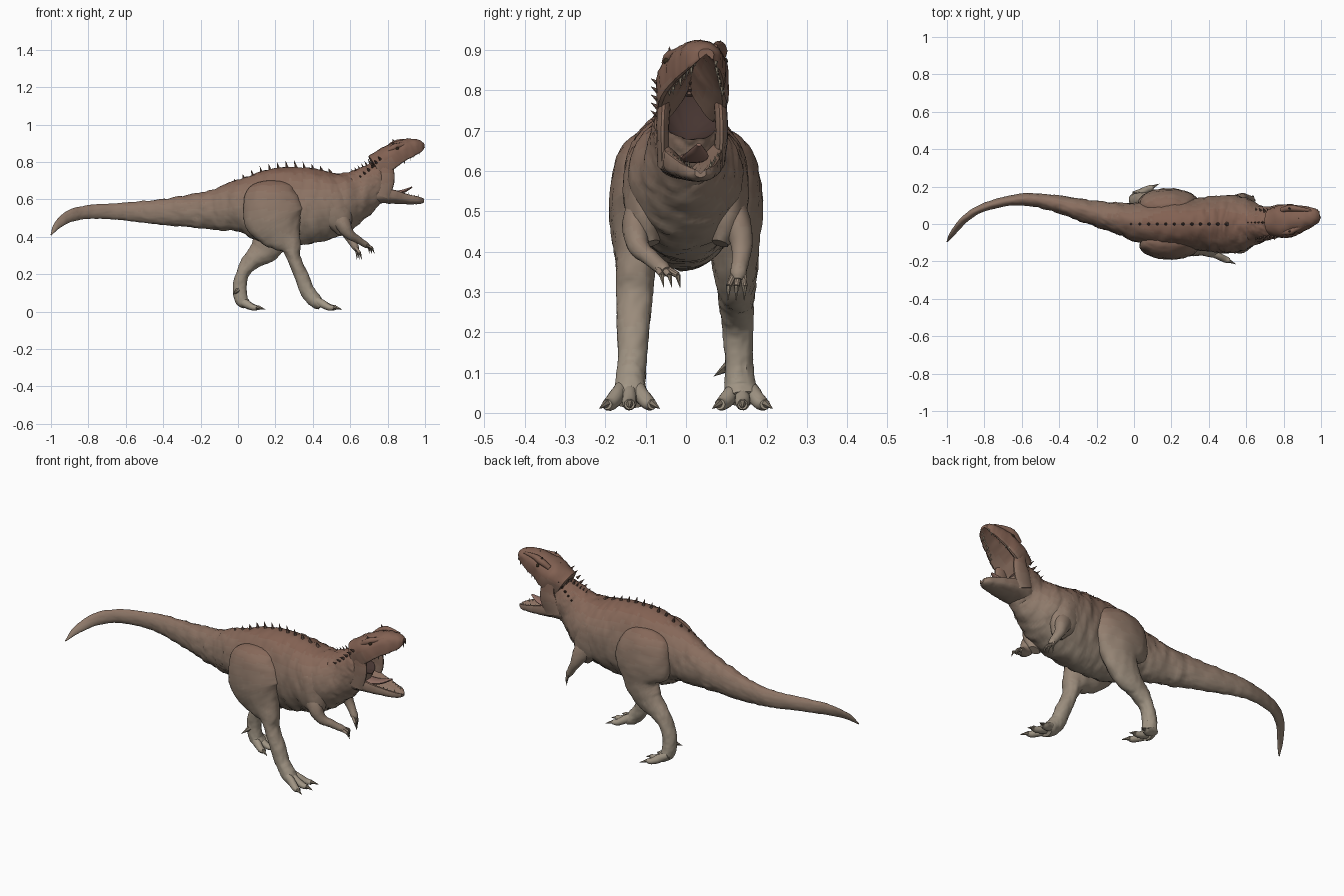
import bpy, bmesh, math
from mathutils import Vector, noise

BANDS = 12
LOW, HIGH = Vector((.36, .31, .24)), Vector((.225, .12, .085))


def material(name, rgb):
    m = bpy.data.materials.new(name)
    m.diffuse_color = (*rgb, 1)
    return m


# hide colours fade from pale feet to a red-brown back and head
hide = [material(f"hide_{i}", LOW.lerp(HIGH, i / (BANDS - 1))) for i in range(BANDS)]
bone = material("bone", (.36, .3, .22))
claw_mat = material("claw", (.24, .2, .15))
spike_mat = material("spike", (.14, .085, .065))
tongue_mat = material("tongue", (.27, .15, .12))
throat_mat = material("throat", (.06, .035, .03))
eye_mat = material("eye", (.03, .02, .01))


def finish(name, bm, mat=None):
    bmesh.ops.recalc_face_normals(bm, faces=bm.faces)
    me = bpy.data.meshes.new(name)
    bm.normal_update()
    for m in ([mat] if mat else hide):
        me.materials.append(m)
    for f in bm.faces:
        f.smooth = True
        if not mat:
            t = max(0, f.calc_center_median().z / .88 + .12 * f.normal.z) ** 1.15
            f.material_index = int(min(.999, t) * BANDS)
    for e in bm.edges:
        if len(e.link_faces) == 2 and e.calc_face_angle(0) > .6:
            e.smooth = False
    bm.to_mesh(me)
    bm.free()
    ob = bpy.data.objects.new(name, me)
    bpy.context.collection.objects.link(ob)
    return ob


def catmull(pts, steps):
    P = [Vector(p) for p in pts]
    P = [P[0] * 2 - P[1]] + P + [P[-1] * 2 - P[-2]]
    out = []
    for i in range(1, len(P) - 2):
        a, b, c, d = P[i - 1:i + 3]
        for k in range(steps):
            t = k / steps
            out.append(.5 * (2 * b + (c - a) * t + (2 * a - 5 * b + 4 * c - d) * t * t
                             + (3 * b - a - 3 * c + d) * t ** 3))
    return out + [P[-2]]


def loft(name, pts, sides=24, steps=5, rough=.003, dent=0, mat=None, hollow=0):
    """Skin over a path of (x, y, z, half width, half height).
    dent -1 hollows the underside, +1 the upper side (for jaws);
    hollow sinks the end cap inwards (for the throat)."""
    path = catmull(pts, steps)
    bm = bmesh.new()
    rings = []
    for i, p in enumerate(path):
        c = Vector(p[:3])
        a, b = path[max(i - 1, 0)], path[min(i + 1, len(path) - 1)]
        T = (Vector(b[:3]) - Vector(a[:3])).normalized()
        Y = Vector((0, 1, 0))
        W = (Y - T * Y.dot(T)).normalized()
        H = T.cross(W)
        w, h = max(p[3], .002), max(p[4], .002)
        ring = []
        for k in range(sides):
            ang = math.tau * k / sides
            x, y = math.cos(ang), math.sin(ang)
            if dent and y * dent > 0:
                y = math.copysign(1.6 * abs(y) ** .5, y) * (1 - 1.3 * (1 - abs(x)))
            off = W * w * x + H * h * y
            q = c + off
            # leathery folds and ridged creases
            n = noise.noise(Vector((q.x * 26, q.y * 14, q.z * 10))) + .5 * noise.noise(q * 60)
            n -= max(0, .5 - 4 * abs(noise.noise(Vector((q.x * 18, q.y * 12, q.z * 7)) + Y * 9)))
            q += off.normalized() * n * min(rough, .12 * min(w, h))
            ring.append(bm.verts.new(q))
        rings.append(ring)
    for r, s in zip(rings, rings[1:]):
        for k in range(sides):
            bm.faces.new((r[k], r[(k + 1) % sides], s[(k + 1) % sides], s[k]))
    bm.faces.new(rings[0])
    deep = bm.verts.new(c - T * hollow)
    for k in range(sides):
        bm.faces.new((rings[-1][k], rings[-1][(k + 1) % sides], deep))
    ob = finish(name, bm, mat)
    if hollow:
        ob.data.materials.append(throat_mat)
        for f in ob.data.polygons[-sides:]:
            f.material_index = BANDS
    return ob


def cones(name, items, mat, sides=6):
    """Many small pointed parts: (base, tip, radius)."""
    bm = bmesh.new()
    for base, tip, r in items:
        base, tip = Vector(base), Vector(tip)
        rot = (tip - base).to_track_quat('Z', 'Y')
        ring = [bm.verts.new(base + rot @ Vector((r * math.cos(math.tau * k / sides),
                r * math.sin(math.tau * k / sides), 0))) for k in range(sides)]
        top = bm.verts.new(tip)
        for k in range(sides):
            bm.faces.new((ring[k], ring[(k + 1) % sides], top))
        bm.faces.new(ring)
    return finish(name, bm, mat)


# tail, trunk and neck in one skin
loft("body", [
    (-1, -.095, .41, .003, .003), (-.965, -.045, .462, .012, .02), (-.9, .03, .51, .018, .032),
    (-.8, .09, .533, .022, .037), (-.62, .13, .535, .03, .047), (-.45, .115, .533, .042, .065),
    (-.24, .065, .538, .065, .09), (-.1, .035, .547, .082, .115), (.02, .01, .565, .105, .145),
    (.15, 0, .562, .132, .199), (.3, 0, .565, .135, .21), (.42, 0, .567, .15, .197),
    (.52, 0, .58, .155, .172), (.6, 0, .61, .135, .143), (.67, 0, .65, .098, .12),
    (.73, .005, .7, .087, .1), (.765, .01, .735, .078, .082)], 56, 11, .007, hollow=.08)

# head and open jaws
loft("upper_head", [
    (.73, .008, .775, .072, .065), (.8, .015, .816, .09, .068), (.86, .025, .852, .079, .062),
    (.92, .035, .875, .06, .05), (.97, .045, .886, .042, .034), (.993, .05, .89, .02, .014)],
    32, 6, .005, -1)
loft("lower_jaw", [
    (.67, .005, .63, .07, .065), (.76, .01, .628, .082, .05), (.84, .02, .613, .072, .037),
    (.92, .03, .6, .052, .026), (.97, .035, .594, .036, .02), (.995, .036, .594, .014, .01)],
    32, 6, .005, 1)
loft("tongue", [(.74, .012, .64, .03, .015), (.82, .02, .632, .034, .013), (.88, .027, .642, .028, .01),
                (.93, .032, .665, .006, .004)], 14, 5, .001, 0, tongue_mat)

teeth, horns = [], []
for s in (-1, 1):
    side = "left" if s > 0 else "right"
    dz = .008 * s  # the head is rolled slightly
    loft(f"{side}_cheek", [(.79, .015 + s * .066, .82, .016, .03), (.795, .015 + s * .072, .74, .016, .042),
                           (.785, .015 + s * .073, .69, .016, .05), (.76, .012 + s * .068, .62, .016, .05)], 14)
    loft(f"{side}_brow", [(.79, .015 + s * .06, .858 + dz, .014, .012), (.835, .022 + s * .062, .887 + dz, .018, .018),
                          (.88, .03 + s * .05, .9 + dz, .014, .014), (.95, .042 + s * .03, .91, .006, .005)], 12)
    bm = bmesh.new()
    bmesh.ops.create_uvsphere(bm, u_segments=12, v_segments=8, radius=.01)
    bmesh.ops.translate(bm, verts=bm.verts, vec=(.85, .024 + s * .07, .872))
    finish(f"{side}_eye", bm, eye_mat)
    for k in range(8):
        t = k / 7
        u = Vector((.87, .025 + s * .066, .805)).lerp(Vector((.98, .048 + s * .026, .872)), t)
        v = Vector((.855, .022 + s * .06, .63)).lerp(Vector((.98, .036 + s * .022, .603)), t)
        size = .016 + .006 * math.sin(k * 2.4)
        teeth.append((u, u + Vector((.25, 0, -1)) * size * 1.3, .006))
        teeth.append((v, v + Vector((.1, 0, 1)) * size, .005))
    horns.append(((.835, .022 + s * .06, .895 + dz), (.825, .022 + s * .064, .917 + dz), .009))
    for k in range(6):  # scutes on the sides of the neck
        x, z = .66 + .02 * k, .715 + .02 * k
        horns.append(((x, s * .066, z), (x - .012, s * .088, z + .015), .008))
    # muscle swelling over the shoulder
    loft(f"{side}_shoulder", [(.5, s * .09, .67, .01, .02), (.5, s * .104, .63, .042, .075),
         (.52, s * .106, .56, .05, .085), (.545, s * .1, .48, .045, .07), (.56, s * .085, .42, .02, .03)], 28, 6, .005)
cones("teeth", teeth, bone)


# crest of spikes along back, neck and snout
def top_z(x):
    line = [(-.1, .66), (.02, .705), (.15, .75), (.3, .77), (.42, .76), (.52, .745), (.6, .735),
            (.66, .765), (.72, .805), (.77, .85), (.83, .895), (.9, .91), (.98, .9)]
    for (a, za), (b, zb) in zip(line, line[1:]):
        if x <= b:
            return za + (zb - za) * (x - a) / (b - a)


for k in range(12):
    x, h = -.01 + .046 * k, .015 + .028 * math.sin(math.pi * (k + .5) / 12)
    horns.append(((x, 0, top_z(x) - .008), (x - .012, 0, top_z(x) + h), .012))
for k in range(10):
    x = .62 + .018 * k
    horns.append(((x, .008, top_z(x) - .012), (x - .016, .008, top_z(x) + .02), .009))
for k in range(4):
    x = .88 + .025 * k
    horns.append(((x, .03 + .005 * k, top_z(x) - .01), (x, .03 + .005 * k, top_z(x) + .02), .007))
cones("spikes", horns, spike_mat)

# legs: the right one strides forward, the left one trails
THIGH = [(.18, .07, .69, .022, .06), (.18, .09, .66, .052, .122), (.18, .11, .6, .07, .15)]
legs = {
    "right": (-1, [(.195, .117, .5, .074, .16), (.235, .12, .42, .062, .115), (.28, .125, .35, .05, .06),
                   (.298, .128, .29, .045, .038), (.335, .13, .2, .04, .038), (.37, .135, .115, .036, .04),
                   (.41, .138, .06, .038, .037), (.445, .14, .033, .042, .026)], .44),
    "left": (1, [(.185, .117, .5, .074, .16), (.185, .12, .41, .062, .105), (.14, .124, .33, .05, .078),
                 (.075, .125, .275, .042, .052), (.028, .127, .21, .039, .035), (.008, .13, .13, .036, .037),
                 (.018, .135, .065, .038, .036), (.045, .14, .035, .042, .026)], .03)}
claws = [((0, .105, .115), (-.028, .068, .09), .014)]  # spur on the trailing heel
for side, (s, pts, fx) in legs.items():
    loft(f"{side}_leg", [(x, s * y, z, w, h) for x, y, z, w, h in THIGH + pts], 36, 8, .006)
    for k in (-1, 0, 1):
        y0, y1 = s * .14 + k * .018, s * .14 + k * .056
        reach = .085 - .014 * abs(k)
        loft(f"{side}_toe_{k + 2}", [(fx - .03, y0, .065, .016, .018), (fx + .01, (y0 * 2 + y1) / 3, .043, .019, .022),
             (fx + reach * .65, y1 - k * .008, .023, .018, .017), (fx + reach, y1, .021, .013, .013)], 14, 4)
        claws.append(((fx + reach - .006, y1, .024), (fx + reach + .036, y1 + k * .02, .01), .011))

# small two-part arms with hooked claws
arms = {
    "right": [(.53, -.105, .53, .035, .055), (.56, -.122, .47, .034, .044), (.595, -.118, .415, .026, .028),
              (.64, -.09, .385, .021, .021), (.675, -.062, .362, .02, .018), (.695, -.05, .35, .012, .012)],
    "left": [(.53, .105, .53, .035, .055), (.56, .128, .47, .034, .044), (.585, .138, .415, .026, .028),
             (.61, .135, .375, .021, .021), (.628, .13, .345, .02, .018), (.635, .128, .33, .012, .012)]}
for side, pts in arms.items():
    loft(f"{side}_arm", pts, 20, 5, .004)
    tip = Vector(pts[-1][:3])
    fwd = (tip - Vector(pts[-3][:3])).normalized()
    for k in (-1, 0, 1):
        root = tip + Vector((0, k * .012, 0)) - fwd * .012
        mid = root + fwd * .03 + Vector((-k * .008, k * .008, 0))
        loft(f"{side}_finger_{k + 2}", [(*root, .009, .009), (*mid, .007, .007)], 10, 3)
        claws.append((mid, mid + fwd * .012 + Vector((-k * .006, 0, -.028)), .007))
cones("claws", claws, claw_mat)
